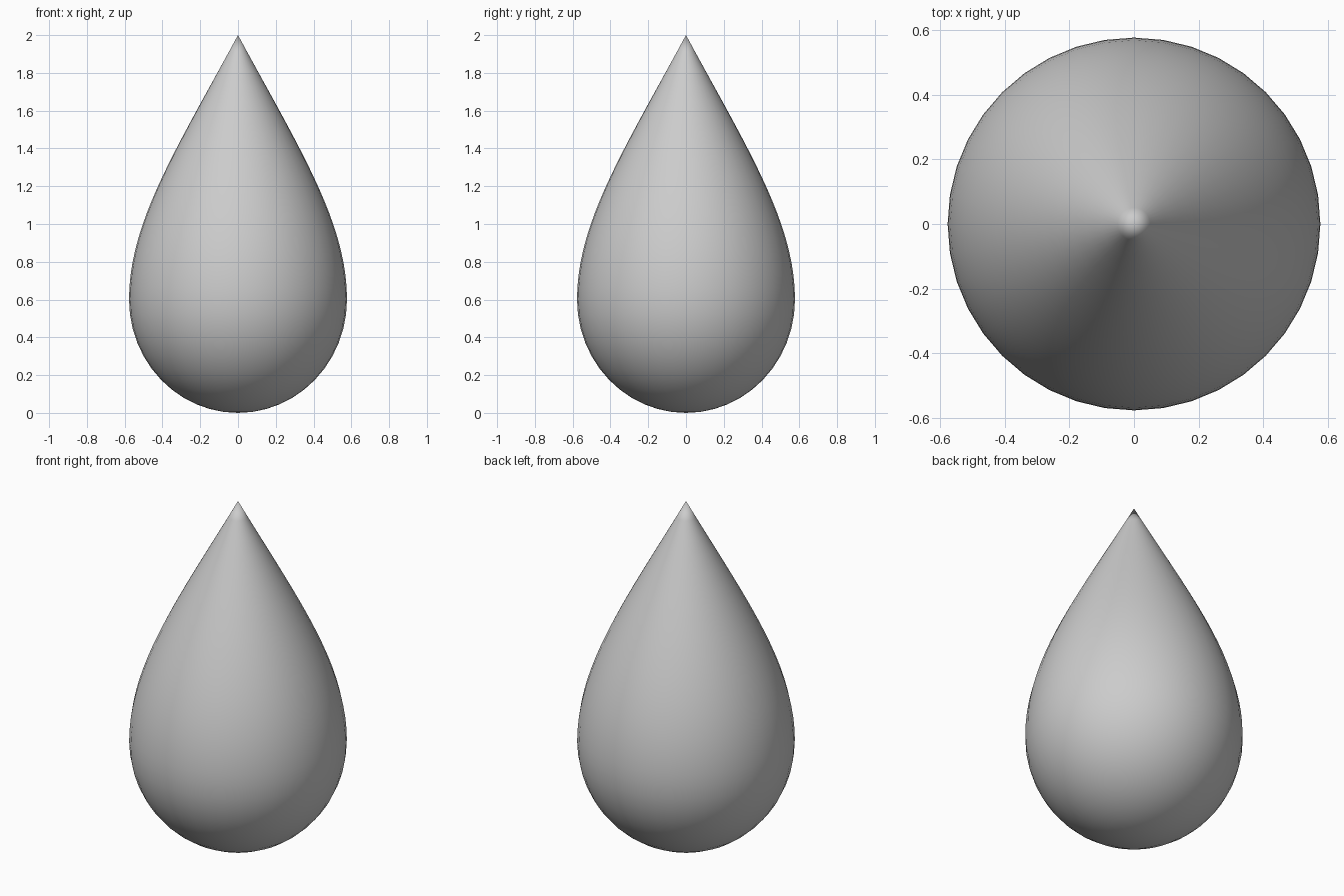
import bpy, bmesh, math
from mathutils import Vector
from mathutils.geometry import interpolate_bezier

if "Cube" in bpy.data.objects:
    bpy.data.objects.remove(bpy.data.objects["Cube"])

SEGMENTS = 40
R, BELLY = 0.577, 0.6

# Half profile: elliptical bottom, then a curve tapering to the tip
profile = [Vector((R * math.sin(a), 0, BELLY * (1 - math.cos(a))))
           for a in (math.pi / 2 * i / 12 for i in range(12))]
profile += interpolate_bezier(Vector((R, 0, BELLY)), Vector((R, 0, 1.01)),
                              Vector((0.325, 0, 1.4)), Vector((0, 0, 2)), 20)

# Revolve the profile around z
bm = bmesh.new()
verts = [bm.verts.new(p) for p in profile]
edges = [bm.edges.new(pair) for pair in zip(verts, verts[1:])]
bmesh.ops.spin(bm, geom=verts + edges, cent=(0, 0, 0), axis=(0, 0, 1),
               angle=math.tau, steps=SEGMENTS)
bmesh.ops.remove_doubles(bm, verts=bm.verts, dist=1e-4)
bmesh.ops.recalc_face_normals(bm, faces=bm.faces)
for f in bm.faces:
    f.smooth = True

mesh = bpy.data.meshes.new("teardrop")
bm.to_mesh(mesh)
bm.free()
bpy.context.collection.objects.link(bpy.data.objects.new("teardrop", mesh))
